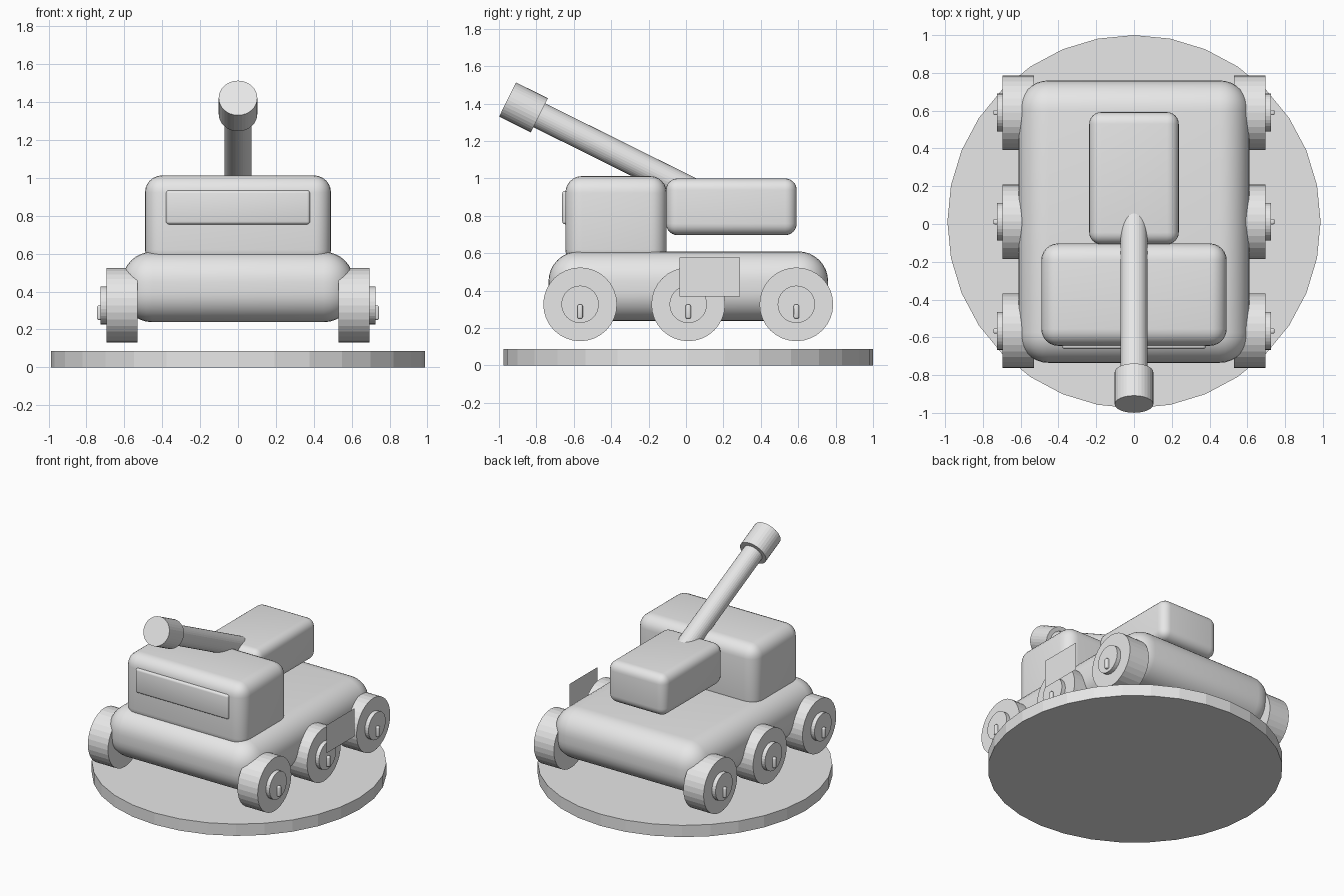
import bpy
import math
from mathutils import Vector

default = bpy.data.objects.get("Cube")
if default:
    bpy.data.objects.remove(default, do_unlink=True)

# One plain grey for the whole model
grey = bpy.data.materials.new("light_grey")
grey.use_nodes = True
grey.diffuse_color = (0.8, 0.8, 0.8, 1)
grey.node_tree.nodes["Principled BSDF"].inputs["Base Color"].default_value = (0.8, 0.8, 0.8, 1)

MID_Y = 0.012  # the vehicle and base share this centre line


def finish(name):
    obj = bpy.context.object
    obj.name = name
    obj.data.materials.append(grey)
    return obj


def rounded_box(name, low, high, radius, segments=6):
    """Box between two corners with rounded, smooth edges."""
    low, high = Vector(low), Vector(high)
    bpy.ops.mesh.primitive_cube_add(size=1, location=(low + high) / 2)
    obj = finish(name)
    obj.scale = high - low
    bpy.ops.object.transform_apply(location=False, rotation=False, scale=True)
    bevel = obj.modifiers.new("Rounding", "BEVEL")
    bevel.width = radius
    bevel.segments = segments
    bpy.ops.object.modifier_apply(modifier=bevel.name)
    bpy.ops.object.shade_smooth_by_angle(angle=math.radians(35))
    return obj


def cylinder_between(name, start, end, radius):
    """Faceted cylinder running from start to end."""
    start, end = Vector(start), Vector(end)
    axis = end - start
    bpy.ops.mesh.primitive_cylinder_add(
        vertices=32, radius=radius, depth=axis.length, location=(start + end) / 2)
    obj = finish(name)
    obj.rotation_mode = "QUATERNION"
    obj.rotation_quaternion = axis.to_track_quat("Z", "Y")
    return obj


# Display base
cylinder_between("base_disc", (0, MID_Y, 0), (0, MID_Y, 0.087), 0.988)

# Hull, cabin, windscreen and rear turret
rounded_box("hull", (-0.612, -0.735, 0.238), (0.612, 0.76, 0.61), 0.16, 8)
rounded_box("cabin", (-0.491, -0.645, 0.53), (0.491, -0.103, 1.013), 0.09)
rounded_box("windscreen", (-0.38, -0.662, 0.755), (0.38, -0.6, 0.934), 0.015, 3)
rounded_box("turret", (-0.237, -0.107, 0.697), (0.237, 0.592, 1.0), 0.062)

# Gun barrel and muzzle, raised towards the front
tip = Vector((0, -0.954, 1.422))
aim = Vector((0, math.cos(math.radians(26.4)), -math.sin(math.radians(26.4))))
cylinder_between("gun_muzzle", tip, tip + aim * 0.19, 0.102)
cylinder_between("gun_barrel", tip + aim * 0.1, tip + aim * 1.16, 0.071)

# Six wheels, each with a hub and a small pin
for side, side_name in ((1, "left"), (-1, "right")):
    for step, place in ((-1, "front"), (0, "middle"), (1, "rear")):
        y, z = MID_Y + step * 0.578, 0.327
        label = place + "_" + side_name
        cylinder_between(label + "_wheel", (side * 0.53, y, z), (side * 0.695, y, z), 0.197)
        cylinder_between(label + "_hub", (side * 0.68, y, z), (side * 0.725, y, z), 0.1)
        inner, outer = sorted((side * 0.7, side * 0.745))
        rounded_box(label + "_pin", (inner, y - 0.014, 0.25), (outer, y + 0.014, 0.326), 0.009, 3)

# Thin panel standing beside the middle wheel
bpy.ops.mesh.primitive_plane_add(size=1, location=(0.75, 0.127, 0.474),
                                 rotation=(0, math.pi / 2, 0))
panel = finish("side_panel")
panel.scale = (0.208, 0.322, 1)
